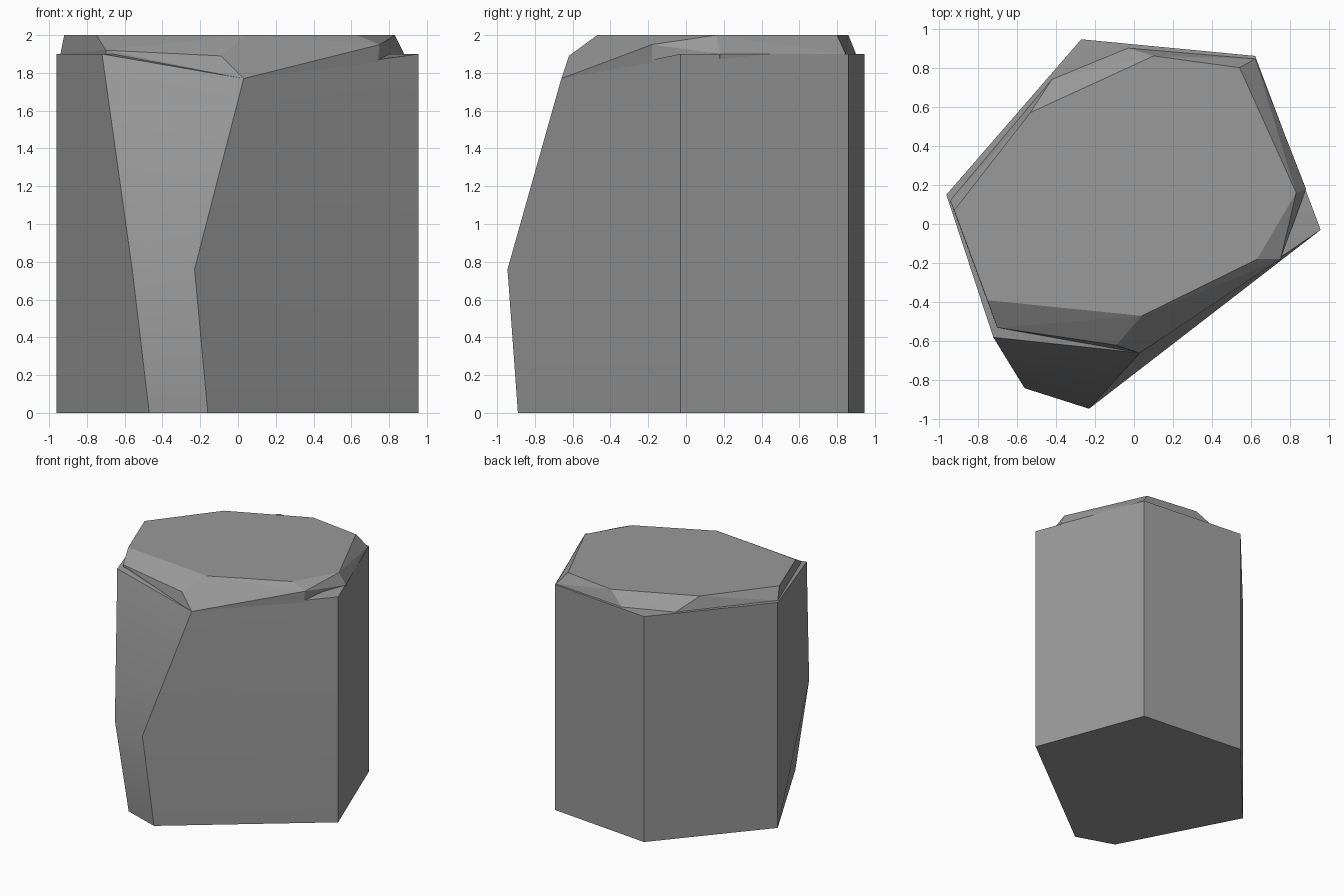
import bpy, bmesh
from math import radians

if "Cube" in bpy.data.objects:
    bpy.data.objects.remove(bpy.data.objects["Cube"])

# Dark stone grey
stone = bpy.data.materials.new("stone_grey")
stone.diffuse_color = (0.32, 0.32, 0.32, 1)
stone.use_nodes = True
stone.node_tree.nodes["Principled BSDF"].inputs["Base Color"].default_value = stone.diffuse_color


def finish(name, bm):
    bmesh.ops.recalc_face_normals(bm, faces=bm.faces[:])
    mesh = bpy.data.meshes.new(name)
    bm.to_mesh(mesh)
    bm.free()
    mesh.materials.append(stone)
    obj = bpy.data.objects.new(name, mesh)
    bpy.context.collection.objects.link(obj)
    return obj


# Stone column: four back corners rise straight, two front corners bulge and lean in
back = [(0.955, -0.03), (0.62, 0.86), (-0.27, 0.945), (-0.96, 0.15)]
front = [
    [(-0.47, -0.785, 0), (-0.16, -0.89, 0)],
    [(-0.56, -0.84, 0.76), (-0.23, -0.945, 0.76)],
    [(-0.72, -0.58, 1.9), (0.03, -0.66, 1.77)],
]
bm = bmesh.new()
rings = []
for pair, z in zip(front, (0, 0.76, 1.9)):
    rings.append([bm.verts.new(p) for p in pair + [(x, y, z) for x, y in back]])
for low, high in zip(rings, rings[1:]):
    for i in range(6):
        j = (i + 1) % 6
        bm.faces.new((low[i], low[j], high[j], high[i]))
bm.faces.new(rings[0])
centre = bm.verts.new((0, 0, 1.9))
for i in range(6):
    bm.faces.new((rings[-1][i], rings[-1][(i + 1) % 6], centre))
column = finish("stone_column", bm)
# Soften only the shallow bend across the front facets
bpy.context.view_layer.objects.active = column
column.select_set(True)
bpy.ops.object.shade_smooth_by_angle(angle=radians(24))

# Chipped cap: flat top outline, irregular bevel, and a skirt sunk into the column
top = [(-0.75, -0.39), (-0.41, -0.405), (0.04, -0.47), (0.63, -0.18), (0.83, 0.16),
       (0.54, 0.80), (0.10, 0.86), (-0.53, 0.57), (-0.92, 0.07)]
rim = [(0.75, -0.18, 1.95), (0.88, 0.18, 1.9), (0.62, 0.845, 1.9), (-0.03, 0.90, 1.9),
       (-0.42, 0.74, 1.9), (-0.94, 0.12, 1.9), (-0.70, -0.53, 1.92),
       (-0.09, -0.62, 1.89), (0.03, -0.66, 1.77)]
skirt = [(x * 0.97, y * 0.97, 1.72) for x, y, z in rim]
bm = bmesh.new()
for p in [(x, y, 2.0) for x, y in top] + rim + skirt:
    bm.verts.new(p)
bmesh.ops.convex_hull(bm, input=bm.verts[:])
loose = [v for v in bm.verts if not v.link_faces]
bmesh.ops.delete(bm, geom=loose, context='VERTS')
bmesh.ops.dissolve_limit(bm, angle_limit=0.02, verts=bm.verts[:], edges=bm.edges[:])
finish("chipped_cap", bm)
